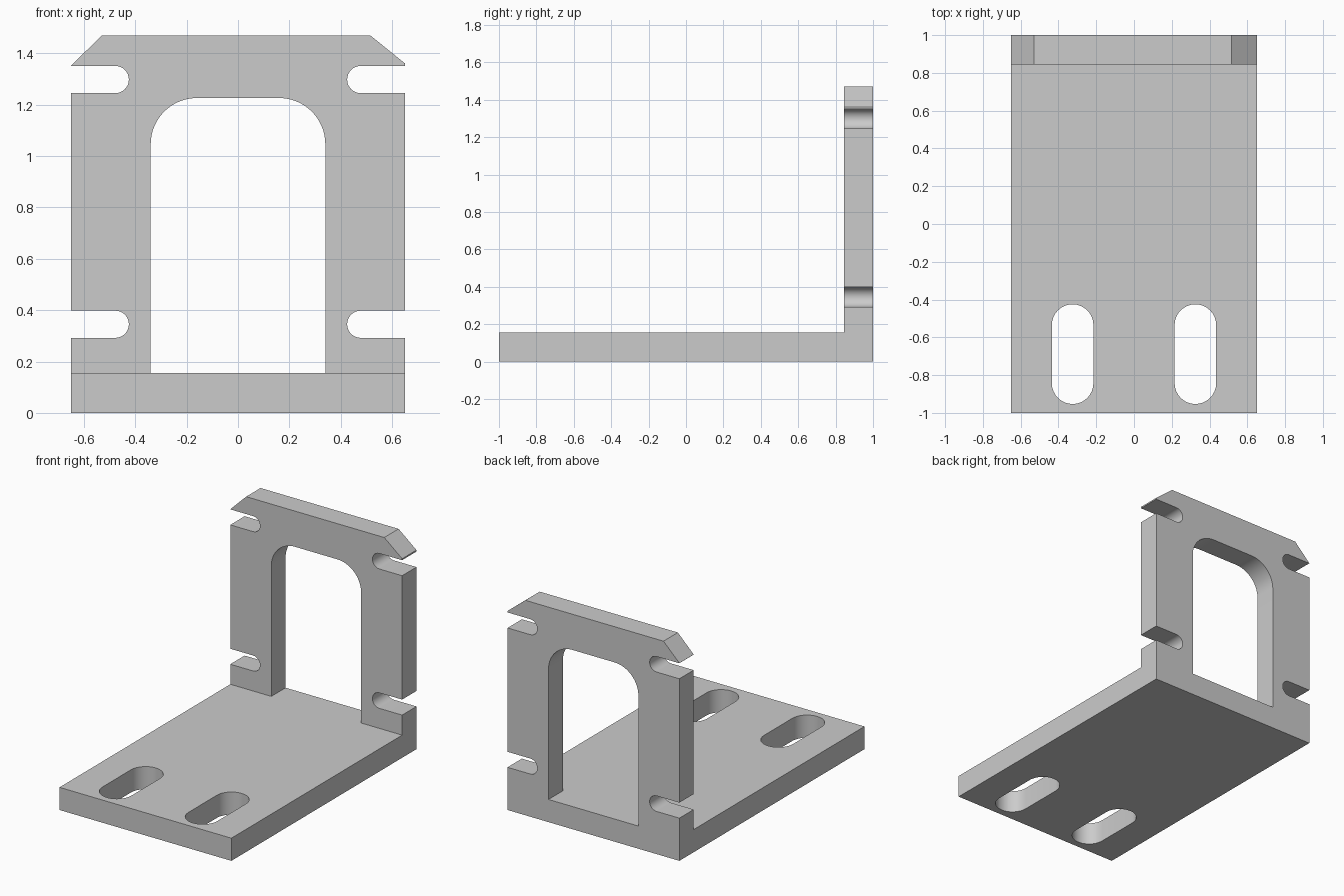
import bpy
import bmesh
from math import cos, sin, pi, radians
from mathutils import Vector

if "Cube" in bpy.data.objects:
    bpy.data.objects.remove(bpy.data.objects["Cube"], do_unlink=True)

HALF_W, HEIGHT, THICK = 0.65, 1.47, 0.155
WALL = 1 - THICK + 0.0          # front of the upright plate
STEPS = 16

metal = bpy.data.materials.new("plain grey metal")
metal.use_nodes = True
grey = (0.6, 0.6, 0.6, 1)
metal.diffuse_color = grey
metal.node_tree.nodes["Principled BSDF"].inputs["Base Color"].default_value = grey


def prism(name, points, to_3d, depth):
    """Extrude a 2D outline, placed in space by to_3d, along a depth vector."""
    bm = bmesh.new()
    face = bm.faces.new([bm.verts.new(to_3d(a, b)) for a, b in points])
    new = bmesh.ops.extrude_face_region(bm, geom=[face])["geom"]
    bmesh.ops.translate(bm, vec=Vector(depth),
                        verts=[v for v in new if isinstance(v, bmesh.types.BMVert)])
    bmesh.ops.recalc_face_normals(bm, faces=bm.faces)
    mesh = bpy.data.meshes.new(name)
    bm.to_mesh(mesh)
    bm.free()
    mesh.materials.append(metal)
    obj = bpy.data.objects.new(name, mesh)
    bpy.context.collection.objects.link(obj)
    return obj


def arc(cx, cy, r, start, end):
    angles = [radians(start + (end - start) * i / STEPS) for i in range(STEPS + 1)]
    return [(cx + r * cos(t), cy + r * sin(t)) for t in angles]


def cut_wall(name, points):
    return prism(name, points, lambda x, z: (x, WALL - 0.1, z), (0, 0.4, 0))


def cut_base(name, points):
    return prism(name, points, lambda x, y: (x, y, -0.1), (0, 0, 0.4))


# L-shaped body
profile = [(-1, 0), (1, 0), (1, HEIGHT), (WALL, HEIGHT), (WALL, THICK), (-1, THICK)]
bracket = prism("angle_bracket", profile,
                lambda y, z: (-HALF_W, y, z), (2 * HALF_W, 0, 0))

# Round-cornered window standing on the base
r, side, top = 0.18, 0.34, 1.226
window = [(-side, THICK), (side, THICK)]
window += arc(side - r, top - r, r, 0, 90) + arc(r - side, top - r, r, 90, 180)
cutters = [cut_wall("window_cutter", window)]

for s in (-1, 1):
    # Open-ended slots in the upright edges
    for z in (0.345, 1.298):
        r = 0.053
        slot = arc(s * (0.425 + r), z, r, 90, 90 + s * 180)
        slot += [(s * 0.8, z - r), (s * 0.8, z + r)]
        cutters.append(cut_wall("edge_slot_cutter", slot))
    # Long mounting slots in the base
    r, x = 0.11, s * 0.325
    slot = arc(x, -0.425 - r, r, 0, 180) + arc(x, -0.953 + r, r, 180, 360)
    cutters.append(cut_base("base_slot_cutter", slot))

# Slightly unequal top corner chamfers
for inner, low in ((-0.53, 1.352), (0.515, 1.361)):
    s = 1 if inner > 0 else -1
    run, rise = s * HALF_W - inner, HEIGHT - low
    corner = [(inner - run, HEIGHT + rise), (inner + 2 * run, low - rise),
              (inner + 2 * run, HEIGHT + rise)]
    cutters.append(cut_wall("corner_cutter", corner))

# Cut everything out, then discard the cutters
bpy.context.view_layer.objects.active = bracket
bracket.select_set(True)
for cutter in cutters:
    mod = bracket.modifiers.new("cut", 'BOOLEAN')
    mod.operation, mod.solver, mod.object = 'DIFFERENCE', 'EXACT', cutter
    bpy.ops.object.modifier_apply(modifier=mod.name)
    bpy.data.objects.remove(cutter, do_unlink=True)

bpy.ops.object.shade_smooth_by_angle(angle=radians(30))
